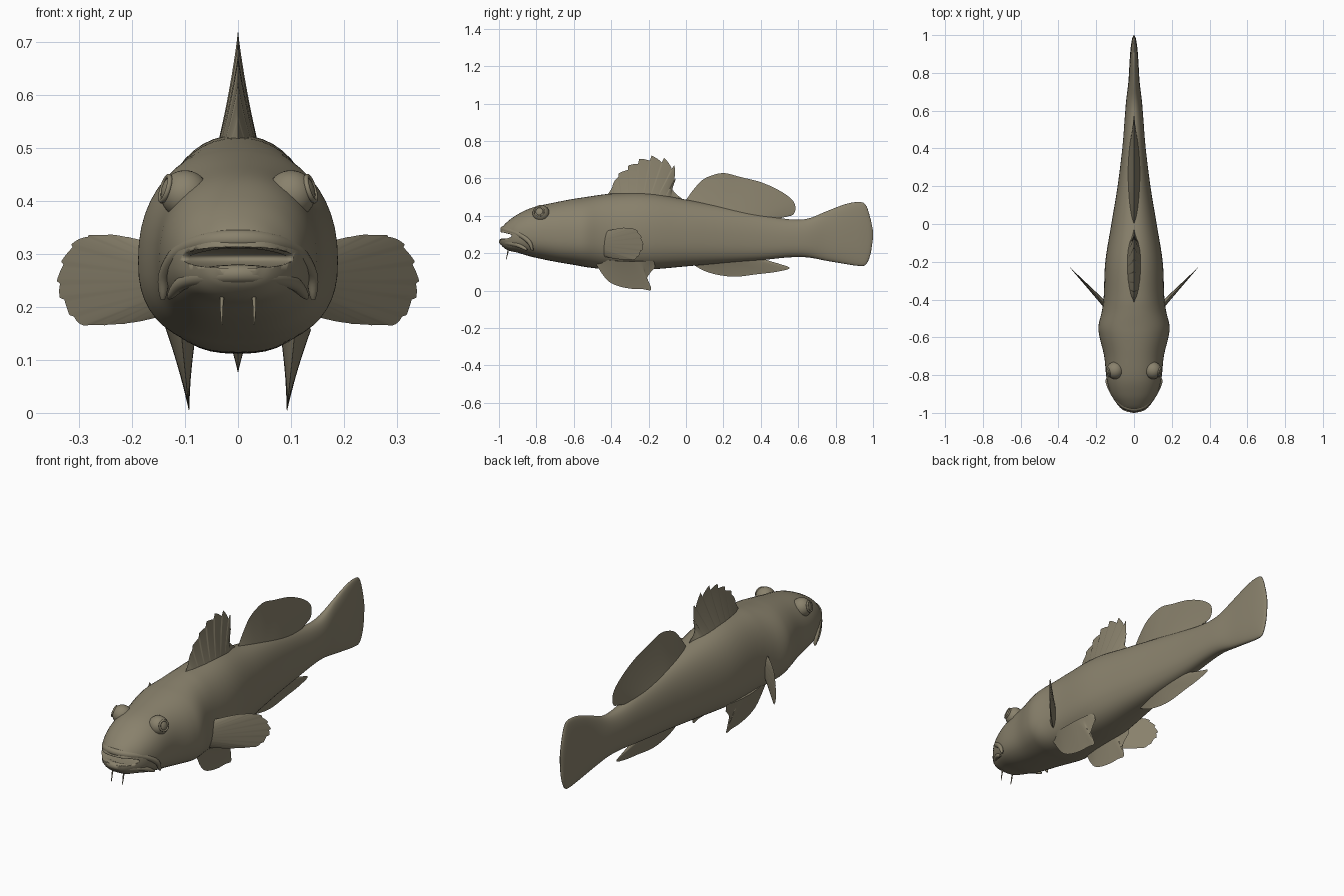
import bpy, bmesh, math
from mathutils import Vector

cube = bpy.data.objects.get("Cube")
if cube:
    bpy.data.objects.remove(cube)

skin = bpy.data.materials.new("olive brown skin")
skin.use_nodes = True
COLOUR = (0.25, 0.22, 0.15, 1)
skin.diffuse_color = COLOUR
skin.node_tree.nodes["Principled BSDF"].inputs["Base Color"].default_value = COLOUR


def finish(obj, name, angle=50):
    obj.name = name
    obj.data.materials.clear()
    obj.data.materials.append(skin)
    bpy.ops.object.select_all(action='DESELECT')
    obj.select_set(True)
    bpy.context.view_layer.objects.active = obj
    bpy.ops.object.shade_smooth_by_angle(angle=math.radians(angle))
    return obj


def mesh_object(name, bm, angle=50):
    bmesh.ops.remove_doubles(bm, verts=bm.verts, dist=0.00005)
    bmesh.ops.recalc_face_normals(bm, faces=bm.faces)
    mesh = bpy.data.meshes.new(name)
    bm.to_mesh(mesh)
    bm.free()
    obj = bpy.data.objects.new(name, mesh)
    bpy.context.collection.objects.link(obj)
    return finish(obj, name, angle)


def spline(points, steps):
    """Smooth curve through the points (any dimension)."""
    pts = [Vector(p) for p in points]
    pts = [2 * pts[0] - pts[1]] + pts + [2 * pts[-1] - pts[-2]]
    out = []
    for a, b, c, d in zip(pts, pts[1:], pts[2:], pts[3:]):
        for k in range(steps):
            t = k / steps
            out.append(b + (c - a) * t / 2 + (a - 2.5 * b + 2 * c - d / 2) * t * t
                       + (1.5 * (b - c) + (d - a) / 2) * t ** 3)
    return out + [pts[-2]]


def resample(points, n):
    """Even spacing along a smooth curve."""
    path = spline(points, 12)
    dist = [0]
    for a, b in zip(path, path[1:]):
        dist.append(dist[-1] + (b - a).length)
    out, k = [], 0
    for i in range(n + 1):
        d = dist[-1] * i / n
        while k < len(path) - 2 and dist[k + 1] < d:
            k += 1
        f = (d - dist[k]) / max(dist[k + 1] - dist[k], 1e-9)
        out.append(path[k].lerp(path[k + 1], min(f, 1)))
    return out


def strip_faces(bm, rows, closed):
    for a, b in zip(rows, rows[1:]):
        n = len(a)
        for j in range(n if closed else n - 1):
            k = (j + 1) % n
            bm.faces.new((a[j], a[k], b[k], b[j]))


# Body and tail: y, underside, back, half width
PROFILE = [
    (-.995, .255, .31, .035), (-.98, .235, .342, .065), (-.95, .215, .373, .092),
    (-.9, .203, .408, .122), (-.82, .18, .445, .145), (-.7, .155, .472, .158),
    (-.6, .138, .491, .182), (-.54, .127, .5, .188), (-.46, .117, .512, .17),
    (-.38, .113, .52, .16), (-.2, .113, .522, .152), (0, .13, .487, .12),
    (.2, .147, .45, .087), (.4, .163, .408, .062), (.55, .178, .382, .05),
    (.65, .178, .385, .042), (.75, .16, .424, .03), (.85, .143, .462, .024),
    (.92, .133, .474, .019), (.96, .138, .46, .014), (.985, .19, .39, .009),
    (1, .28, .32, .002)]


def section(row, sides=48):
    y, low, high, half = row
    mid = low + 0.43 * (high - low)
    ring = []
    for i in range(sides):
        a = math.tau * i / sides
        c, s = math.cos(a), math.sin(a)
        e = 2 / (2.2 if s > 0 else 2.5)
        reach = high - mid if s > 0 else mid - low
        ring.append((half * math.copysign(abs(c) ** e, c), y,
                     mid + reach * math.copysign(abs(s) ** e, s)))
    return ring


bm = bmesh.new()
rings = [[bm.verts.new(p) for p in section(r)] for r in spline(PROFILE, 5)]
strip_faces(bm, rings, True)
bm.faces.new(rings[0])
bm.faces.new(rings[-1])
body = mesh_object("body", bm)

# Mouth opening
bpy.ops.mesh.primitive_uv_sphere_add(segments=32, ring_count=16, location=(0, -.99, .293))
cutter = bpy.context.object
cutter.scale = (.13, .1, .02)
finish(cutter, "mouth_cutter")
cutter.hide_render = True
cut = body.modifiers.new("mouth", 'BOOLEAN')
cut.object = cutter
cut.operation = 'DIFFERENCE'
bpy.context.view_layer.objects.active = body
bpy.ops.object.modifier_apply(modifier=cut.name)
bpy.data.objects.remove(cutter)


def tube(name, points, radius, taper=False):
    path = spline(points, 6)
    curve = bpy.data.curves.new(name, 'CURVE')
    curve.dimensions = '3D'
    curve.bevel_depth = radius
    curve.bevel_resolution = 4
    curve.use_fill_caps = True
    line = curve.splines.new('POLY')
    line.points.add(len(path) - 1)
    for i, (pt, p) in enumerate(zip(line.points, path)):
        t = i / (len(path) - 1)
        pt.co = (*p, 1)
        pt.radius = 1 - .6 * t if taper else .25 + .75 * math.sin(math.pi * t) ** .6
    obj = bpy.data.objects.new(name, curve)
    bpy.context.collection.objects.link(obj)
    bpy.ops.object.select_all(action='DESELECT')
    obj.select_set(True)
    bpy.context.view_layer.objects.active = obj
    bpy.ops.object.convert(target='MESH')
    finish(bpy.context.object, name)


# Lips, given for one side and mirrored
UPPER = [(0, -.975, .328), (.06, -.955, .323), (.11, -.895, .303), (.138, -.84, .262), (.142, -.82, .215)]
LOWER = [(0, -.982, .262), (.06, -.958, .258), (.105, -.9, .245), (.13, -.85, .218)]
for name, half in (("upper_lip", UPPER), ("lower_lip", LOWER)):
    tube(name, [(-x, y, z) for x, y, z in half[:0:-1]] + half, .018)

# Eyes with raised rims, and chin barbels
for side, label in ((1, "left"), (-1, "right")):
    centre = Vector((side * .1, -.775, .412))
    gaze = Vector((side, -.25, .3)).normalized()
    turn = gaze.to_track_quat('Z', 'Y').to_euler()
    bpy.ops.mesh.primitive_uv_sphere_add(segments=32, ring_count=16, radius=.046,
                                         location=centre, rotation=turn)
    finish(bpy.context.object, label + "_eye")
    bpy.ops.mesh.primitive_torus_add(major_radius=.024, minor_radius=.005, major_segments=32,
                                     minor_segments=8, location=centre + gaze * .04, rotation=turn)
    finish(bpy.context.object, label + "_eye_rim")
    tube(label + "_barbel", [(side * .03, -.95, .222), (side * .031, -.955, .195),
                             (side * .03, -.962, .166)], .004, True)


def fin(name, base, rim, place, normal, thick, teeth=0, depth=0, n=96, m=10):
    """Blade between a base line and a rim, thick at the base and thin at the rim."""
    normal = Vector(normal).normalized()
    bm = bmesh.new()
    rows = []
    for i, (b, r) in enumerate(zip(resample(base, n), resample(rim, n))):
        u = i / n
        r = r.lerp(b, depth * (u * teeth % 1) * min(1, 6 * u, 6 * (1 - u)) if teeth else 0)
        front, back = [], []
        for j in range(m + 1):
            v = j / m
            p = Vector(place(*b.lerp(r, v)))
            w = (thick * (1 - v) ** 1.5 + .004 * (1 - v ** 4)) * max(0, math.sin(math.pi * u)) ** .5
            front.append(bm.verts.new(p + normal * w))
            back.append(bm.verts.new(p - normal * w))
        rows.append(front + back[::-1])
    strip_faces(bm, rows, True)
    mesh_object(name, bm)


def upright(y, z):
    return (0, y, z)


# Median fins
fin("front_dorsal_fin", [(-.42, .49), (-.2, .5), (-.04, .475)],
    [(-.425, .505), (-.4, .545), (-.37, .615), (-.31, .668), (-.25, .705), (-.18, .722),
     (-.11, .708), (-.06, .665), (-.055, .6), (-.07, .54), (-.02, .49)],
    upright, (1, 0, 0), .036, 10, .13, n=160)
fin("rear_dorsal_fin", [(0, .47), (.25, .425), (.5, .375)],
    [(0, .485), (.04, .54), (.09, .593), (.15, .62), (.21, .628), (.29, .608), (.4, .58), (.5, .535),
     (.57, .483), (.585, .435), (.565, .402), (.51, .4)],
    upright, (1, 0, 0), .028)
fin("anal_fin", [(.04, .16), (.2, .17), (.4, .185)],
    [(.04, .138), (.1, .105), (.18, .083), (.27, .075), (.38, .088), (.48, .1), (.555, .12),
     (.5, .143), (.41, .168)],
    upright, (1, 0, 0), .025)

# Paired fins
for side, label in ((1, "left"), (-1, "right")):
    fin(label + "_pectoral_fin", [(.13, .19), (.125, .25), (.13, .31)],
        [(.14, .183), (.2, .17), (.26, .165), (.303, .168), (.328, .2), (.342, .235), (.336, .28),
         (.315, .318), (.29, .334), (.24, .337), (.19, .328), (.14, .315)],
        lambda x, z: (side * x, -.45 + (x - .13) * 1.05, z),
        (side * 1.05, -1, 0), .014, 14, .035)
    fin(label + "_pelvic_fin", [(-.47, .17), (-.33, .16), (-.17, .16)],
        [(-.48, .14), (-.445, .085), (-.41, .047), (-.36, .024), (-.29, .01), (-.23, .008), (-.19, .002),
         (-.19, .025), (-.215, .05), (-.195, .09), (-.165, .125)],
        lambda y, z: (side * (.092 + .1 * z), y, z),
        (1, 0, -.1), .026)
